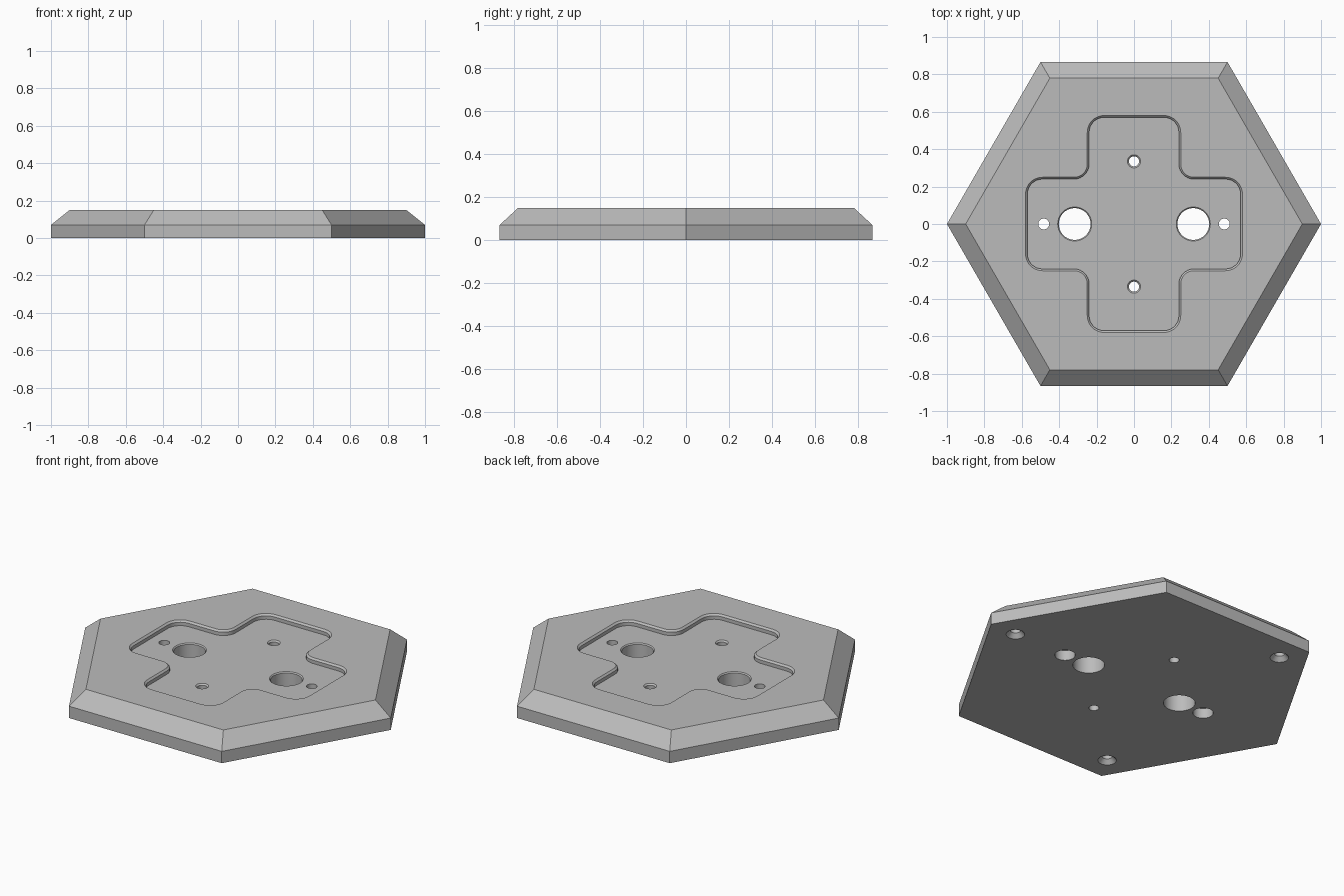
import bpy
import bmesh
from math import cos, sin, pi, radians

cube = bpy.data.objects.get("Cube")
if cube:
    bpy.data.objects.remove(cube, do_unlink=True)

TOP = 0.15      # upper face of the plate
FLOOR = 0.12    # floor of the cross recess

grey = bpy.data.materials.new("light grey")
grey.use_nodes = True
colour = (0.5, 0.5, 0.5, 1)
grey.diffuse_color = colour
grey.node_tree.nodes["Principled BSDF"].inputs["Base Color"].default_value = colour


def loft(name, rings):
    """Closed solid through a stack of (outline, z) rings."""
    bm = bmesh.new()
    loops = [[bm.verts.new((x, y, z)) for x, y in pts] for pts, z in rings]
    for a, b in zip(loops, loops[1:]):
        n = len(a)
        for i in range(n):
            j = (i + 1) % n
            bm.faces.new((a[i], a[j], b[j], b[i]))
    bm.faces.new(loops[0][::-1])
    bm.faces.new(loops[-1])
    bmesh.ops.recalc_face_normals(bm, faces=bm.faces)
    mesh = bpy.data.meshes.new(name)
    bm.to_mesh(mesh)
    bm.free()
    mesh.materials.append(grey)
    obj = bpy.data.objects.new(name, mesh)
    bpy.context.collection.objects.link(obj)
    return obj


def circle(r, n, cx=0, cy=0):
    return [(cx + r * cos(2 * pi * i / n), cy + r * sin(2 * pi * i / n))
            for i in range(n)]


def cross(inset, steps=8):
    """Rounded plus outline, offset inward by inset."""
    reach, half = 0.58 - inset, 0.25 - inset
    outer, inner = 0.09 - inset, 0.07 + inset
    quarter = []
    corners = [(reach - outer, half - outer, outer, 0, 1),
               (half + inner, half + inner, inner, 1.5 * pi, -1),
               (half - outer, reach - outer, outer, 0, 1)]
    for cx, cy, r, start, turn in corners:
        for i in range(steps + 1):
            a = start + turn * i / steps * pi / 2
            quarter.append((cx + r * cos(a), cy + r * sin(a)))
    points = []
    for _ in range(4):
        points += quarter
        quarter = [(-y, x) for x, y in quarter]
    return points


def cut(body, cutter):
    """Subtract the cutter and discard it."""
    cutter.hide_render = True
    mod = body.modifiers.new("cut", "BOOLEAN")
    mod.operation = "DIFFERENCE"
    mod.solver = "EXACT"
    mod.object = cutter
    bpy.context.view_layer.update()
    graph = bpy.context.evaluated_depsgraph_get()
    result = bpy.data.meshes.new_from_object(body.evaluated_get(graph))
    body.modifiers.clear()
    body.data = result
    bpy.data.objects.remove(cutter, do_unlink=True)


def drill(body, x, y, profile):
    """Turned hole from (radius, z) pairs."""
    cut(body, loft("drill", [(circle(r, 40, x, y), z) for r, z in profile]))


# Hexagonal plate with a chamfered upper rim
plate = loft("hexagonal_plate", [(circle(1, 6), 0), (circle(1, 6), 0.07),
                                 (circle(0.9, 6), TOP)])

# Cross recess with a small chamfer around its rim
cut(plate, loft("recess", [(cross(0.01), FLOOR), (cross(0.01), TOP - 0.01),
                           (cross(0), TOP), (cross(0), TOP + 0.1)]))

for side in (-1, 1):
    # Large through holes
    drill(plate, side * 0.317, 0, [(0.085, -0.1), (0.085, FLOOR - 0.006),
                                   (0.091, FLOOR), (0.091, 0.3)])
    # Small tapered holes
    drill(plate, 0, side * 0.335, [(0.027, -0.1), (0.027, FLOOR - 0.008),
                                   (0.035, FLOOR), (0.035, 0.3)])
    # Small holes counterbored from below
    drill(plate, side * 0.483, 0, [(0.055, -0.1), (0.055, 0.06),
                                   (0.029, 0.06), (0.029, 0.3)])

# Blind countersunk sockets underneath, by alternate corners
for i in range(3):
    a = i * 2 * pi / 3
    drill(plate, 0.83 * cos(a), 0.83 * sin(a),
          [(0.05, -0.1), (0.05, 0), (0.028, 0.025), (0.028, 0.09)])

# Smooth the round walls, keep the edges crisp
bpy.ops.object.select_all(action="DESELECT")
plate.select_set(True)
bpy.context.view_layer.objects.active = plate
bpy.ops.object.shade_smooth_by_angle(angle=radians(30))
